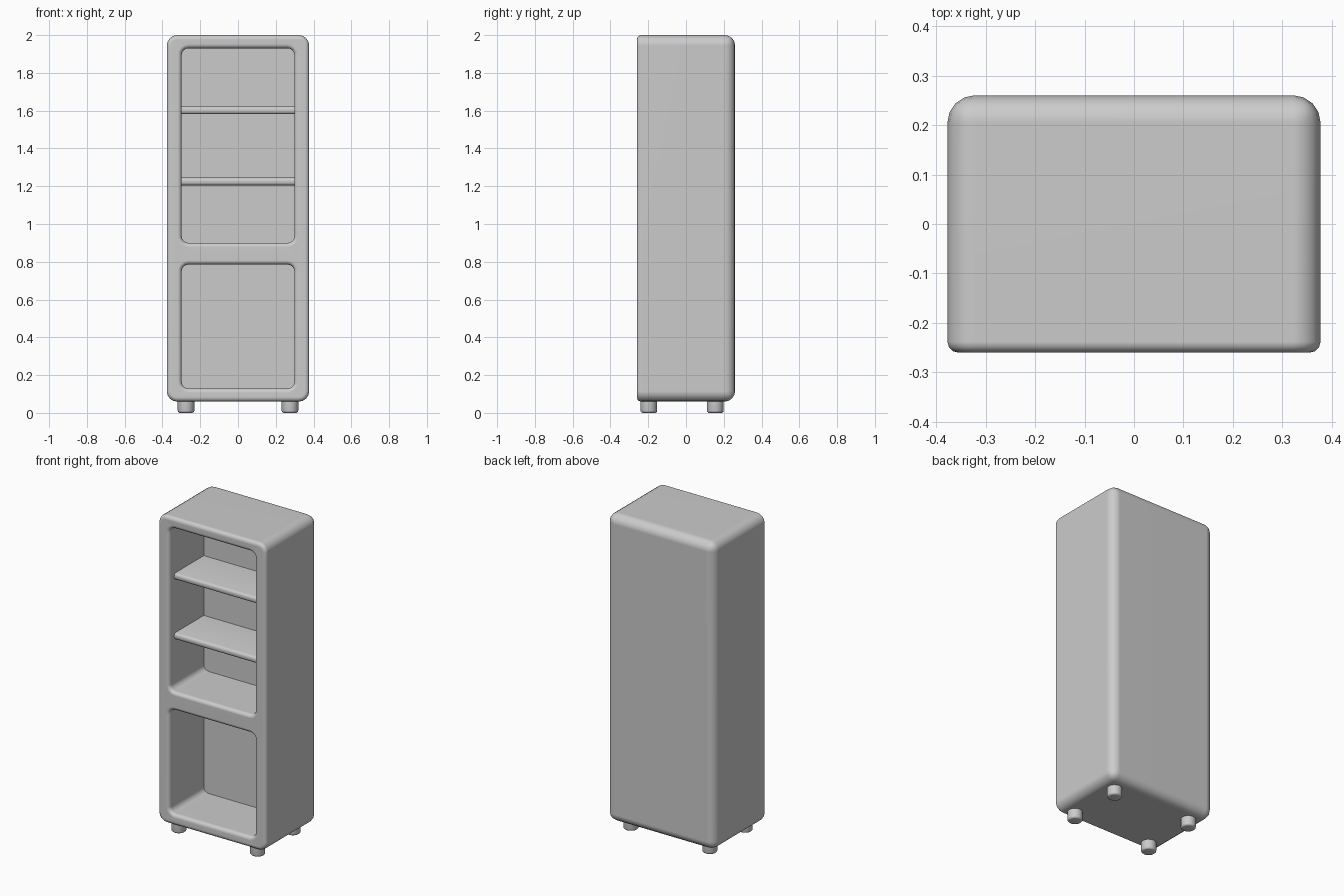
import bpy, bmesh, math
from mathutils import Matrix

old = bpy.data.objects.get("Cube")
if old:
    bpy.data.objects.remove(old, do_unlink=True)

# Single grey finish
grey = bpy.data.materials.new("plain grey")
grey.use_nodes = True
COLOUR = (0.6, 0.6, 0.6, 1)
grey.diffuse_color = COLOUR
grey.node_tree.nodes["Principled BSDF"].inputs["Base Color"].default_value = COLOUR

W, D, BOTTOM, TOP = 0.377, 0.26, 0.06, 2.0
INNER_W, BACK = 0.298, 0.085


def make_object(name, bm):
    bmesh.ops.recalc_face_normals(bm, faces=bm.faces)
    mesh = bpy.data.meshes.new(name)
    bm.to_mesh(mesh)
    bm.free()
    mesh.materials.append(grey)
    obj = bpy.data.objects.new(name, mesh)
    bpy.context.collection.objects.link(obj)
    return obj


def select_only(obj):
    bpy.ops.object.select_all(action="DESELECT")
    obj.select_set(True)
    bpy.context.view_layer.objects.active = obj


def smooth(obj, degrees=40):
    select_only(obj)
    bpy.ops.object.shade_smooth_by_angle(angle=math.radians(degrees))


def box(half_x, y0, y1, z0, z1):
    bm = bmesh.new()
    place = Matrix.Translation((0, (y0 + y1) / 2, (z0 + z1) / 2))
    size = Matrix.Diagonal((2 * half_x, y1 - y0, z1 - z0, 1))
    bmesh.ops.create_cube(bm, size=1, matrix=place @ size)
    return bm


def bevel(bm, rule, offset, segments):
    edges = [e for e in bm.edges if rule(e)]
    bmesh.ops.bevel(bm, geom=edges, offset=offset, segments=segments,
                    profile=0.5, affect="EDGES")


def rounded_ring(bm, y, half_x, z0, z1, r, steps=4):
    """Rounded rectangle of vertices in a plane of constant y."""
    verts = []
    corners = [(half_x - r, z1 - r), (r - half_x, z1 - r),
               (r - half_x, z0 + r), (half_x - r, z0 + r)]
    for i, (cx, cz) in enumerate(corners):
        for k in range(steps + 1):
            a = (i + k / steps) * math.pi / 2
            verts.append(bm.verts.new((cx + r * math.cos(a), y, cz + r * math.sin(a))))
    return verts


def cavity_cutter(name, z0, z1, flare=0.022, corner=0.035):
    """Rounded compartment whose mouth flares out to a soft rim."""
    levels = [(BACK, 0)]
    for k in range(4):
        a = k / 3 * math.pi / 2
        levels.append((-D + flare * (1 - math.sin(a)), flare * (1 - math.cos(a))))
    levels.append((-D - 0.05, flare))
    bm = bmesh.new()
    rings = [rounded_ring(bm, y, INNER_W + d, z0 - d, z1 + d, corner + d)
             for y, d in levels]
    for a, b in zip(rings, rings[1:]):
        for i in range(len(a)):
            j = (i + 1) % len(a)
            bm.faces.new((a[i], a[j], b[j], b[i]))
    bm.faces.new(rings[0])
    bm.faces.new(rings[-1])
    cutter = make_object(name, bm)
    cutter.hide_render = True
    return cutter


# Cabinet body: large rounding at the sides and back, small at the front
bm = box(W, -D, D, BOTTOM, TOP)
on_front = lambda e: all(v.co.y < -D + 0.001 for v in e.verts)
bevel(bm, lambda e: not on_front(e), 0.055, 4)
bevel(bm, on_front, 0.022, 3)
body = make_object("cabinet_body", bm)

# Upper and lower open compartments
for name, z0, z1 in (("upper_cutter", 0.9, 1.93), ("lower_cutter", 0.13, 0.785)):
    cutter = cavity_cutter(name, z0, z1)
    select_only(body)
    mod = body.modifiers.new(name, "BOOLEAN")
    mod.operation = "DIFFERENCE"
    mod.solver = "EXACT"
    mod.object = cutter
    bpy.ops.object.modifier_apply(modifier=mod.name)
    bpy.data.objects.remove(cutter, do_unlink=True)
smooth(body)
weighted = body.modifiers.new("even_shading", "WEIGHTED_NORMAL")
weighted.keep_sharp = True

# Two shelves with rounded front edges
for name, z in (("lower_shelf", 1.205), ("upper_shelf", 1.582)):
    front = -0.21
    bm = box(INNER_W + 0.006, front, BACK + 0.006, z, z + 0.04)
    bevel(bm, lambda e: all(v.co.y < front + 0.001 for v in e.verts)
          and abs(e.verts[0].co.x - e.verts[1].co.x) > 0.1, 0.015, 3)
    smooth(make_object(name, bm))

# Four short round feet
for side, x in (("right", -0.275), ("left", 0.275)):
    for end, y in (("front", -0.197), ("back", 0.155)):
        bm = bmesh.new()
        bmesh.ops.create_cone(bm, cap_ends=True, segments=16, radius1=0.044,
                              radius2=0.044, depth=0.08,
                              matrix=Matrix.Translation((x, y, 0.04)))
        bevel(bm, lambda e: all(v.co.z < 0.001 for v in e.verts), 0.012, 3)
        smooth(make_object(f"{end}_{side}_foot", bm))
